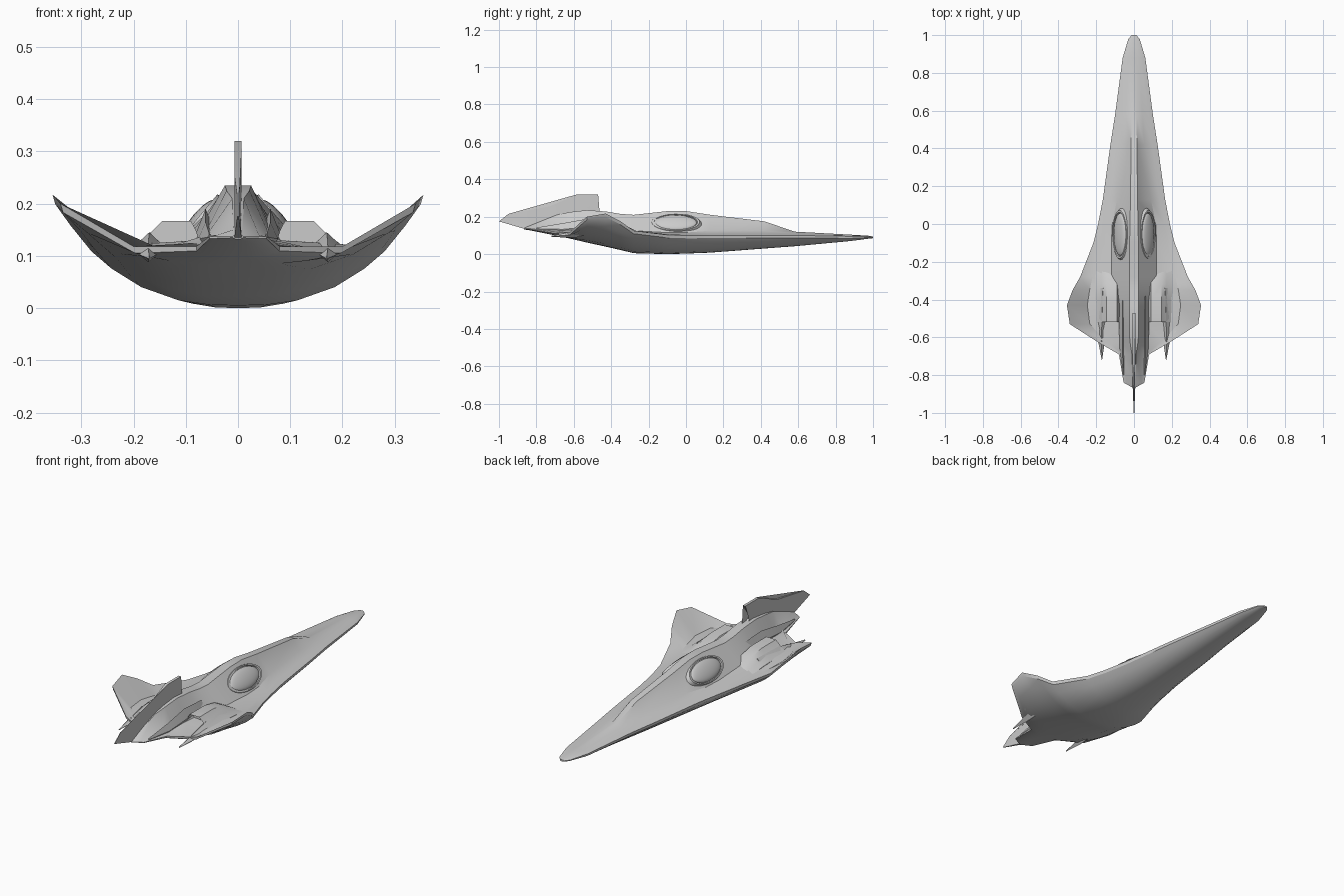
import bpy, bmesh, math
from mathutils import Matrix, Vector

cube = bpy.data.objects.get("Cube")
if cube:
    bpy.data.objects.remove(cube, do_unlink=True)

grey = bpy.data.materials.new("hull grey")
grey.use_nodes = True
COLOR = (0.6, 0.6, 0.6, 1)
grey.diffuse_color = COLOR
grey.node_tree.nodes["Principled BSDF"].inputs["Base Color"].default_value = COLOR


def finish(name, bm, mirror=False, angle=32):
    """Turn a bmesh into a shaded object, optionally mirrored across x."""
    bmesh.ops.recalc_face_normals(bm, faces=bm.faces)
    mesh = bpy.data.meshes.new(name)
    bm.to_mesh(mesh)
    bm.free()
    mesh.materials.append(grey)
    obj = bpy.data.objects.new(name, mesh)
    bpy.context.collection.objects.link(obj)
    bpy.ops.object.select_all(action='DESELECT')
    obj.select_set(True)
    bpy.context.view_layer.objects.active = obj
    bpy.ops.object.shade_smooth_by_angle(angle=math.radians(angle))
    if mirror:
        obj.modifiers.new("Mirror", 'MIRROR')
    return obj


def loft(rings):
    """Skin closed rings of equal length; returns the bmesh and its end caps."""
    bm = bmesh.new()
    loops = [[bm.verts.new(p) for p in ring] for ring in rings]
    n = len(loops[0])
    for a, b in zip(loops, loops[1:]):
        for i in range(n):
            j = (i + 1) % n
            bm.faces.new((a[i], a[j], b[j], b[i]))
    return bm, bm.faces.new(loops[0]), bm.faces.new(loops[-1])


# Hull stations, nose to tail: y, half width, rim z, keel z,
# spine z, shoulder x, shoulder z, wing floor z
STATIONS = [
    (1.0, .012, .092, .085, .094, .006, .094, .093),
    (.98, .03, .093, .083, .098, .015, .097, .095),
    (.88, .06, .095, .070, .104, .03, .102, .10),
    (.58, .10, .10, .042, .12, .045, .112, .106),
    (.42, .125, .10, .030, .175, .055, .125, .11),
    (.13, .165, .10, .008, .21, .09, .125, .108),
    (0, .19, .10, .003, .23, .115, .115, .106),
    (-.1, .215, .103, 0, .23, .12, .115, .106),
    (-.28, .285, .125, .005, .21, .12, .125, .107),
    (-.35, .325, .175, .022, .215, .10, .13, .11),
    (-.43, .355, .217, .04, .228, .085, .13, .118),
    (-.53, .34, .20, .062, .235, .075, .13, .12),
    (-.62, .20, .118, .083, .225, .07, .13, .113),
    (-.69, .08, .118, .098, .21, .06, .14, .125),
    (-.84, .055, .137, .128, .15, .04, .14, .138),
    (-.865, .01, .137, .132, .14, .008, .139, .138),
]


def hull_ring(y, w, rim, keel, spine, sx, sz, floor):
    a = min(.025, .09 * w + .004, sx * .7)
    half = [(a, spine), (sx, sz), (sx + .6 * (w - sx), floor), (w, rim)]
    under = rim - min(.012, (rim - keel) * .4)
    for t in (.985, .85, .65, .4, .2):
        half.append((w * t, keel + (under - keel) * t ** 2.6))
    ring = [(0, spine)] + half + [(0, keel)] + [(-x, z) for x, z in reversed(half)]
    return [(x, y, z) for x, z in ring]


bm, _, _ = loft([hull_ring(*s) for s in STATIONS])
finish("hull", bm)

# Engine housings with a recessed exhaust at the rear
SECTION = [(.06, .105), (.073, .135), (.09, .167), (.145, .167),
           (.172, .14), (.203, .118), (.2, .103)]
rings = []
for y, lift in ((-.52, 1), (-.40, 1), (-.32, .75), (-.24, .1)):
    rings.append([(x, y, .105 + (z - .105) * lift) for x, z in SECTION])
bm, back, _ = loft(rings)
bmesh.ops.inset_region(bm, faces=[back], thickness=.009)
bmesh.ops.translate(bm, verts=back.verts, vec=(0, .05, 0))
finish("engine_housing", bm, mirror=True)


def spike(name, rows):
    """Tapered strake from rows of y, centre x, half width, low z, high z."""
    rings = [[(x - h, y, (lo + hi) / 2), (x, y, hi),
              (x + h, y, (lo + hi) / 2), (x, y, lo)] for y, x, h, lo, hi in rows]
    bm, _, _ = loft(rings)
    finish(name, bm, mirror=True)


# Pointed strakes beside the exhausts
spike("outer_strake", [(-.34, .165, .02, .1, .145), (-.50, .17, .027, .095, .145),
                       (-.62, .172, .018, .088, .118), (-.72, .17, .001, .092, .098)])
spike("inner_strake", [(-.38, .06, .01, .12, .18), (-.52, .062, .018, .1, .19),
                       (-.66, .062, .014, .1, .165), (-.8, .055, .002, .13, .142)])

# Tail fin, thinning toward the trailing edge
FIN = [(-.46, .20), (-.50, .236), (-.53, .247), (-.51, .262), (-.47, .32),
       (-.58, .32), (-.73, .255), (-.95, .215), (-1.0, .175), (-.86, .134), (-.7, .15)]
bm = bmesh.new()
sides = []
for s in (-1, 1):
    sides.append([bm.verts.new((s * (.0015 if y < -.9 else .007), y, z)) for y, z in FIN])
    face = bm.faces.new(sides[-1])
for i in range(len(FIN)):
    j = (i + 1) % len(FIN)
    bm.faces.new((sides[0][i], sides[0][j], sides[1][j], sides[1][i]))
bmesh.ops.triangulate(bm, faces=[f for f in bm.faces if len(f.verts) > 4])
finish("tail_fin", bm)

# Oval domes and their rims, lying on the sloping flanks
normal = Vector((.77, 0, .64)).normalized()
across = Vector((normal.z, 0, -normal.x))
place = Matrix((across, Vector((0, 1, 0)), normal)).transposed().to_4x4()
place.translation = Vector((.073, -.055, .168))

bm = bmesh.new()
bmesh.ops.create_uvsphere(bm, u_segments=32, v_segments=16, radius=1)
bmesh.ops.transform(bm, verts=bm.verts, matrix=place @ Matrix.Diagonal((.05, .112, .016, 1)))
finish("side_dome", bm, mirror=True)

rings = []
for k, r, h in ((0, 1.0, -.01), (1, 1.04, .006), (2, 1.14, .006), (3, 1.24, -.01)):
    rings.append([place @ Vector((.052 * r * math.cos(a), .112 * r * math.sin(a), h))
                  for a in (i * math.tau / 32 for i in range(32))])
bm, inner, outer = loft(rings)
bmesh.ops.delete(bm, geom=[inner, outer], context='FACES_ONLY')
finish("dome_rim", bm, mirror=True)
